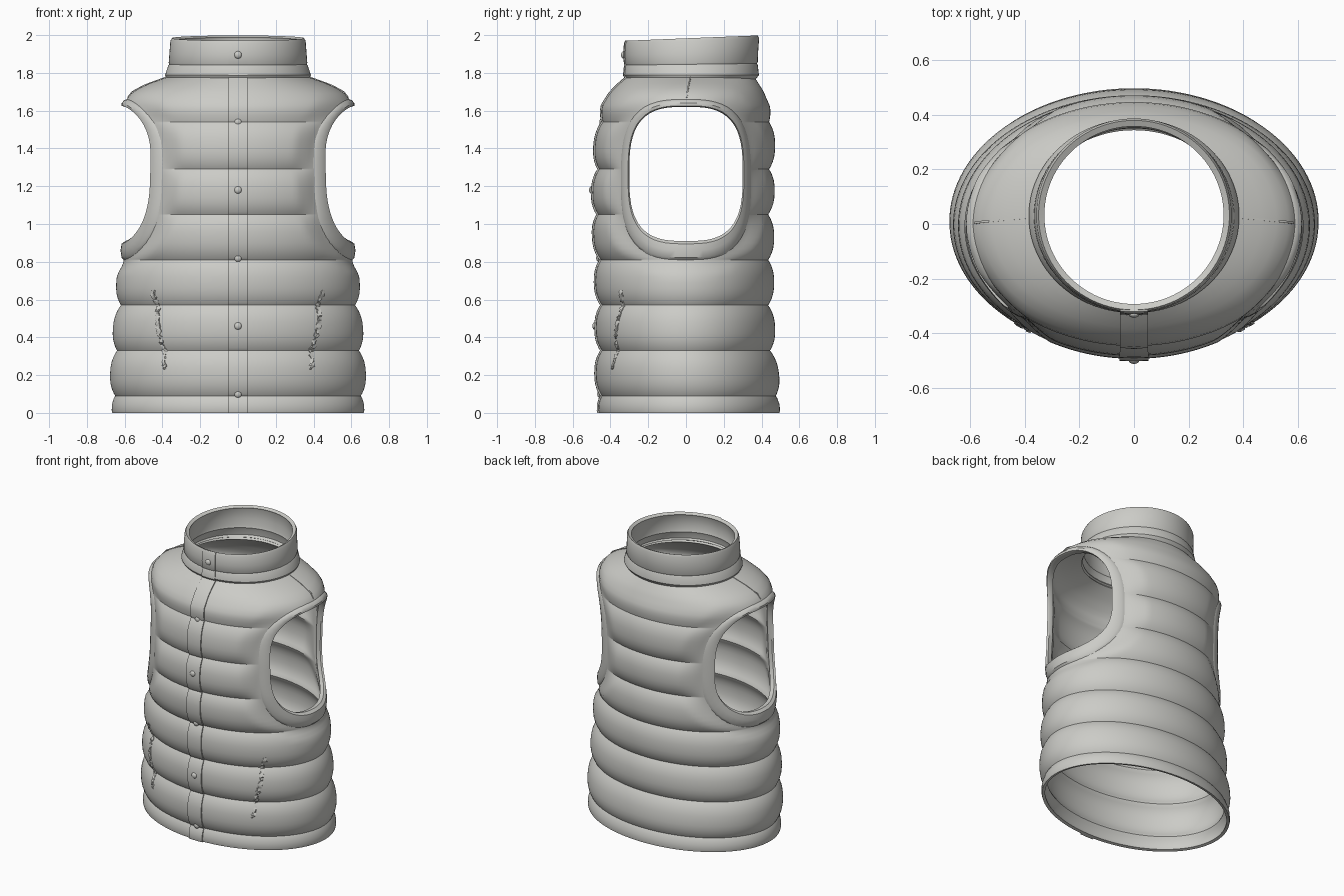
import bpy, bmesh, math, random
from mathutils import Vector

random.seed(4)
cube = bpy.data.objects.get("Cube")
if cube:
    bpy.data.objects.remove(cube)

fabric = bpy.data.materials.new("warm_grey_fabric")
fabric.use_nodes = True
GREY = (0.6, 0.6, 0.57, 1)
fabric.diffuse_color = GREY
fabric.node_tree.nodes["Principled BSDF"].inputs["Base Color"].default_value = GREY

# Stations: height, half width, front y, back y
BODY = [(0, .665, -.46, .495), (.09, .65, -.445, .475), (.33, .64, -.445, .445),
        (.57, .62, -.445, .435), (.81, .605, -.45, .435), (1.05, .60, -.465, .435),
        (1.29, .60, -.46, .44), (1.54, .605, -.44, .44), (1.62, .605, -.43, .43),
        (1.66, .59, -.405, .41), (1.70, .55, -.38, .395), (1.74, .47, -.345, .375),
        (1.78, .37, -.31, .36)]
COLLAR = [(1.765, .378, -.315, .37), (1.785, .386, -.327, .386), (1.835, .37, -.322, .38),
          (1.842, .364, -.318, .376), (1.85, .367, -.322, .38), (1.9, .363, -.325, .382),
          (1.965, .358, -.322, .387), (1.98, .35, -.315, .38)]
SEAMS = [0, .09, .33, .57, .81, 1.05, 1.29, 1.54, 1.78]


def section(table, z):
    """Half width, centre y and half depth at a height."""
    z = min(max(z, table[0][0]), table[-1][0])
    for p, q in zip(table, table[1:]):
        if z <= q[0]:
            t = (z - p[0]) / (q[0] - p[0])
            a, f, b = (p[k] + (q[k] - p[k]) * t for k in (1, 2, 3))
            return a, (f + b) / 2, (b - f) / 2


def puff(z):
    """Quilted bulge between neighbouring seams."""
    for lo, hi in zip(SEAMS, SEAMS[1:]):
        if lo <= z <= hi:
            t = abs(2 * (z - lo) / (hi - lo) - 1)
            depth = .01 if lo == 0 else .018 if hi == SEAMS[-1] else .032
            return depth * (1 - t ** 2.5)
    return 0


def body_point(ang, z, extra=0):
    a, c, b = section(BODY, z)
    y = c + b * math.sin(ang)
    m = (abs(y) / .345) ** 3 + (abs(z - 1.235) / .425) ** 3
    fade = min(max((m - 1) / .6, 0), 1)     # quilting flattens at the armhole
    p = puff(z) * fade + extra
    return Vector(((a + p) * math.cos(ang), c + (b + p) * math.sin(ang), z))


def collar_point(ang, z, extra=0):
    a, c, b = section(COLLAR, z)
    y = c + (b + extra) * math.sin(ang)
    tilt = .04 * y * (z - 1.78) / .2
    return Vector(((a + extra) * math.cos(ang), y, z + tilt + .003))


def side_x(y, z):
    a, c, b = section(BODY, z)
    return a * math.sqrt(max(0, 1 - ((y - c) / b) ** 2))


def make(name, verts, faces):
    mesh = bpy.data.meshes.new(name)
    mesh.from_pydata(verts, [], faces)
    bm = bmesh.new()
    bm.from_mesh(mesh)
    bmesh.ops.recalc_face_normals(bm, faces=bm.faces)
    bm.to_mesh(mesh)
    bm.free()
    ob = bpy.data.objects.new(name, mesh)
    bpy.context.scene.collection.objects.link(ob)
    mesh.materials.append(fabric)
    return ob


def grid(name, rows, closed=False, loop_rows=False):
    """Skin a list of point rows."""
    n, m = len(rows[0]), len(rows)
    faces = []
    for j in range(m if loop_rows else m - 1):
        for i in range(n if closed else n - 1):
            k, l = (i + 1) % n, (j + 1) % m
            faces.append((j * n + i, j * n + k, l * n + k, l * n + i))
    return make(name, [p for r in rows for p in r], faces)


def finish(ob, thickness=0, offset=-1, cutter=None):
    """Thicken, cut, apply and shade."""
    if thickness:
        mod = ob.modifiers.new("thickness", 'SOLIDIFY')
        mod.thickness, mod.offset = thickness, offset
    if cutter:
        mod = ob.modifiers.new("armholes", 'BOOLEAN')
        mod.operation, mod.solver, mod.object = 'DIFFERENCE', 'EXACT', cutter
    bpy.ops.object.select_all(action='DESELECT')
    bpy.context.view_layer.objects.active = ob
    ob.select_set(True)
    for mod in list(ob.modifiers):
        bpy.ops.object.modifier_apply(modifier=mod.name)
    bpy.ops.object.shade_smooth_by_angle(angle=math.radians(35))


def ring(fn, z, count=160):
    return [fn(2 * math.pi * i / count, z) for i in range(count)]


def arm_loop(t, ang):
    """Point between the outer (0) and inner (1) edge of the armhole trim."""
    ca, sa = math.cos(ang), math.sin(ang)
    k = (abs(ca) ** 3 + abs(sa) ** 3) ** (-1 / 3)
    return ((.345 - .045 * t) * k * ca,
            1.235 + .03 * t + (.425 - .07 * t) * k * sa)


# Quilted body with armholes
heights = [0]
for lo, hi in zip(SEAMS, SEAMS[1:]):
    steps = 4 if lo == 0 else 12
    heights += [lo + (hi - lo) * (1 - math.cos(math.pi * s / steps)) / 2
                for s in range(1, steps + 1)]
body = grid("quilted_body", [ring(body_point, z) for z in heights], True)
loop = [arm_loop(.6, 2 * math.pi * i / 64) for i in range(64)]
cutter = make("armhole_cutter", [(s, y, z) for s in (-1, 1) for y, z in loop],
              [(i, (i + 1) % 64, 64 + (i + 1) % 64, 64 + i) for i in range(64)]
              + [tuple(range(64)), tuple(range(127, 63, -1))])
cutter.hide_render = True
finish(body, .02, -1, cutter)
bpy.data.objects.remove(cutter)

# Standing collar
collar = grid("collar", [ring(collar_point, s[0], 96) for s in COLLAR], True)
finish(collar, .024)

# Armhole trim: closed section of (across, lift) swept round each hole
TRIM = [(0, 0), (.12, .012), (.5, .018), (.85, .013), (1, -.006), (.95, -.035), (.5, -.03), (0, -.025)]
for side, label in ((1, "left"), (-1, "right")):
    rows = []
    for i in range(72):
        row = []
        for t, lift in TRIM:
            y, z = arm_loop(t, 2 * math.pi * i / 72)
            row.append(Vector((side * (side_x(y, z) + lift), y, z)))
        rows.append(row)
    finish(grid(label + "_armhole_trim", rows, True, True))


def front_angle(x, z, table=BODY):
    return -math.acos(x / section(table, z)[0])


# Front placket on body and collar
across = [-.05 + .0125 * i for i in range(9)]
finish(grid("front_placket", [[body_point(front_angle(x, z), z, .005) for x in across]
                              for z in heights]), .008, 0)
finish(grid("collar_placket", [[collar_point(front_angle(x, s[0], COLLAR), s[0], .004) for x in across]
                               for s in COLLAR]), .006, 0)

# Snap buttons
for n in range(6):
    z = .10 + .36 * n
    on_collar = z > 1.78
    spot = collar_point(-math.pi / 2, z) if on_collar else body_point(-math.pi / 2, z)
    bpy.ops.mesh.primitive_uv_sphere_add(segments=20, ring_count=10, radius=.02, location=spot + Vector((0, -.005, 0)))
    button = bpy.context.object
    button.name = "snap_button_%d" % (n + 1)
    button.scale.y = .7
    button.data.materials.append(fabric)
    finish(button)

# Puckered pocket seams
for side, label in ((1, "left"), (-1, "right")):
    rows = []
    for i in range(45):
        t = i / 44
        z = .23 + .42 * t
        x = side * (.37 + .06 * t)
        rows.append([body_point(front_angle(x + dx + random.uniform(-.006, .006), z), z,
                                random.uniform(-.004, .007)) for dx in (-.009, 0, .009)])
    finish(grid(label + "_pocket_seam", rows), .006, 0)

# Shoulder seams from armhole to collar
for side, label in ((1, "left"), (-1, "right")):
    rows = []
    for i in range(16):
        z = 1.67 + .11 * i / 15
        base = math.asin(.0) if side > 0 else math.pi
        rows.append([body_point(base + d, z, .003) for d in (-.01, .01)])
    finish(grid(label + "_shoulder_seam", rows), .005, 0)
